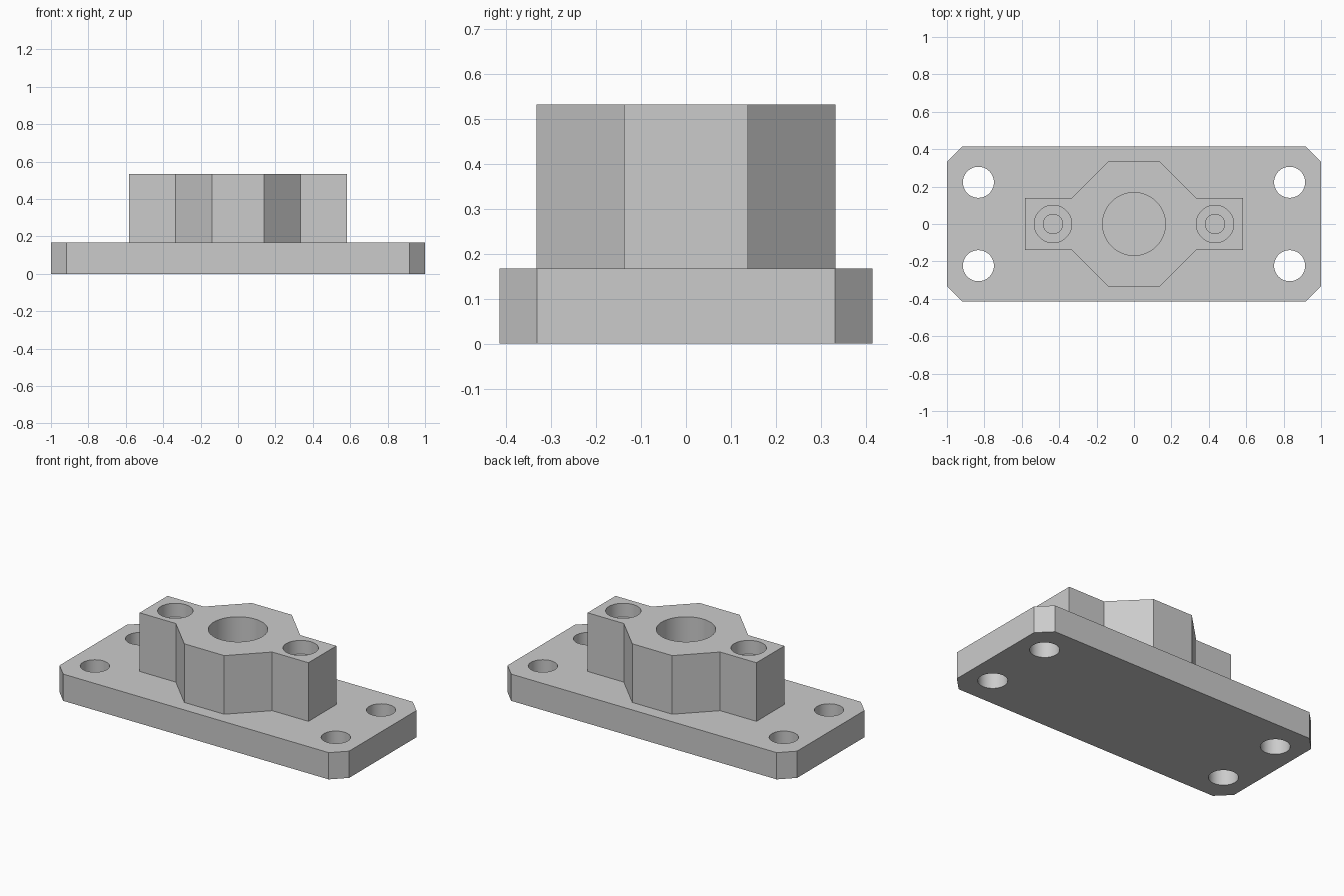
import bpy
import bmesh
import math

cube = bpy.data.objects.get("Cube")
if cube:
    bpy.data.objects.remove(cube, do_unlink=True)

# Single plain grey
grey = bpy.data.materials.new("light grey")
grey.use_nodes = True
colour = (0.6, 0.6, 0.6, 1)
grey.diffuse_color = colour
grey.node_tree.nodes["Principled BSDF"].inputs["Base Color"].default_value = colour

BASE_TOP = 0.167
BOSS_TOP = 0.533
SINK_FLOOR = BOSS_TOP - 0.085


def add_object(name, bm):
    bmesh.ops.recalc_face_normals(bm, faces=bm.faces)
    mesh = bpy.data.meshes.new(name)
    bm.to_mesh(mesh)
    bm.free()
    mesh.materials.append(grey)
    obj = bpy.data.objects.new(name, mesh)
    bpy.context.collection.objects.link(obj)
    return obj


def prism(name, quarter, z0, z1):
    """Extrude an outline given by its +x +y quarter, mirrored in both axes."""
    half = quarter + [(-x, y) for x, y in reversed(quarter)]
    outline = half + [(-x, -y) for x, y in half]
    bm = bmesh.new()
    face = bm.faces.new([bm.verts.new((x, y, z0)) for x, y in outline])
    grown = bmesh.ops.extrude_face_region(bm, geom=[face])["geom"]
    tops = [v for v in grown if isinstance(v, bmesh.types.BMVert)]
    bmesh.ops.translate(bm, verts=tops, vec=(0, 0, z1 - z0))
    return add_object(name, bm)


def drill(target, x, y, radius, z0, z1):
    """Cut a round vertical hole."""
    bm = bmesh.new()
    bmesh.ops.create_cone(bm, cap_ends=True, segments=64, radius1=radius,
                          radius2=radius, depth=z1 - z0)
    bmesh.ops.translate(bm, verts=bm.verts, vec=(x, y, (z0 + z1) / 2))
    cutter = add_object("hole_cutter", bm)
    cutter.hide_render = True
    cut = target.modifiers.new("hole", 'BOOLEAN')
    cut.operation = 'DIFFERENCE'
    cut.solver = 'EXACT'
    cut.object = cutter
    bpy.context.view_layer.objects.active = target
    bpy.ops.object.modifier_apply(modifier=cut.name)
    bpy.data.objects.remove(cutter, do_unlink=True)


# Base plate with clipped corners and four mounting holes
base = prism("base_plate", [(1, 0.332), (0.917, 0.415)], 0, BASE_TOP)
for sx in (-1, 1):
    for sy in (-1, 1):
        drill(base, sx * 0.832, sy * 0.223, 0.083, -0.1, BASE_TOP + 0.1)

# Octagonal boss with two side lugs, bored down to the plate
boss = prism("boss", [(0.583, 0.138), (0.333, 0.138), (0.138, 0.333)],
             BASE_TOP, BOSS_TOP)
drill(boss, 0, 0, 0.168, 0, BOSS_TOP + 0.1)

# Counterbored screw holes in the lugs
for sx in (-1, 1):
    drill(boss, sx * 0.433, 0, 0.1, SINK_FLOOR, BOSS_TOP + 0.1)
    drill(boss, sx * 0.433, 0, 0.052, 0, BOSS_TOP)

# Smooth hole walls, sharp edges elsewhere
for obj in (base, boss):
    bpy.ops.object.select_all(action='DESELECT')
    obj.select_set(True)
    bpy.context.view_layer.objects.active = obj
    bpy.ops.object.shade_smooth_by_angle(angle=math.radians(30))
